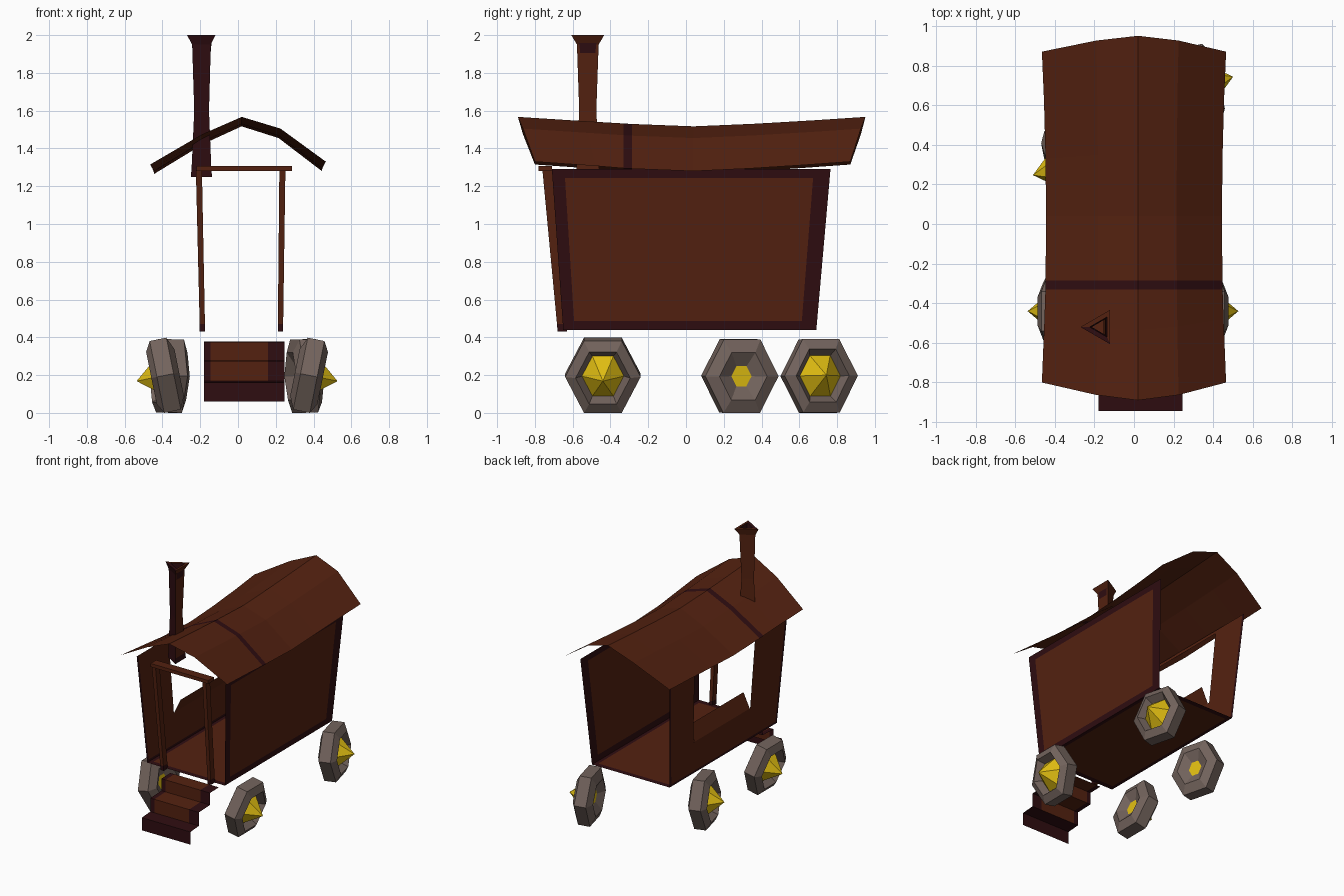
import bpy, bmesh, math
from mathutils import Vector, Matrix

if "Cube" in bpy.data.objects:
    bpy.data.objects.remove(bpy.data.objects["Cube"])


def mat(name, c):
    m = bpy.data.materials.new(name)
    m.diffuse_color = (*c, 1)
    m.use_nodes = True
    m.node_tree.nodes["Principled BSDF"].inputs["Base Color"].default_value = m.diffuse_color
    return m


BROWN = mat("brown_wood", (0.088, 0.0155, 0.0052))
DARK = mat("dark_wood", (0.028, 0.004, 0.0055))
GREY = mat("wheel_grey", (0.17, 0.125, 0.108))
GOLD = mat("hub_gold", (0.76, 0.52, 0.006))


def finish(name, bm, mats):
    me = bpy.data.meshes.new(name)
    bm.to_mesh(me)
    bm.free()
    for m in mats:
        me.materials.append(m)
    ob = bpy.data.objects.new(name, me)
    bpy.context.collection.objects.link(ob)
    return ob


def panel(name, corners, us, vs, rule, mats=(BROWN, DARK)):
    """Flat sheet between four corners; rule(u, v) gives a material or None for a hole."""
    a, b, c, d = map(Vector, corners)
    bm = bmesh.new()
    grid = [[bm.verts.new(a.lerp(b, u).lerp(d.lerp(c, u), v)) for u in us] for v in vs]
    for j in range(len(vs) - 1):
        for i in range(len(us) - 1):
            k = rule((us[i] + us[i + 1]) / 2, (vs[j] + vs[j + 1]) / 2)
            if k is not None:
                f = bm.faces.new((grid[j][i], grid[j][i + 1], grid[j + 1][i + 1], grid[j + 1][i]))
                f.material_index = k
    bmesh.ops.delete(bm, geom=[v for v in bm.verts if not v.link_faces], context='VERTS')
    return finish(name, bm, mats)


def loft(name, rings, closed, mats, rule=lambda j, i: 0, caps=False):
    """Join rows of points with quads."""
    bm = bmesh.new()
    rows = [[bm.verts.new(p) for p in r] for r in rings]
    n = len(rows[0])
    for j in range(len(rows) - 1):
        for i in range(n if closed else n - 1):
            k = (i + 1) % n
            f = bm.faces.new((rows[j][i], rows[j][k], rows[j + 1][k], rows[j + 1][i]))
            f.material_index = rule(j, i)
    if caps:
        bm.faces.new(rows[0][::-1])
        bm.faces.new(rows[-1])
    if closed:
        bmesh.ops.recalc_face_normals(bm, faces=bm.faces)
    return finish(name, bm, mats)


def rect(x0, x1, y0, y1, z):
    return [(x0, y0, z), (x1, y0, z), (x1, y1, z), (x0, y1, z)]


# side walls: thin leaning sheets, worn dark border on the right one
def border(du, dl, dv):
    return lambda u, v: 1 if u < du or u > 1 - dl or v < dv or v > 1 - dv else 0


panel("right_wall", [(.34, -.65, .44), (.34, .69, .44), (.39, .765, 1.29), (.39, -.71, 1.29)],
      [0, .045, .94, 1], [0, .055, .945, 1], border(.045, .06, .055))


def left_rule(u, v):
    if .27 < u < .785 and .30 < v < .97:
        return None
    return 1 if u < .015 or u > .985 or v < .02 else 0


panel("left_wall", [(-.34, -.65, .44), (-.34, .69, .44), (-.39, .765, 1.29), (-.39, -.71, 1.29)],
      [0, .015, .27, .785, .985, 1], [0, .02, .30, .97, 1], left_rule)
panel("window_sill", [(-.355, -.29, .695), (-.355, .4, .695), (-.30, .4, .81), (-.30, -.29, .81)],
      [0, 1], [0, 1], lambda u, v: 0)
panel("floor", [(-.34, -.65, .44), (.34, -.65, .44), (.34, .69, .44), (-.34, .69, .44)],
      [0, .04, .96, 1], [0, .03, .97, 1], border(.04, .04, .03))

# door frame
for name, xt, xb in (("left_post", -.207, -.189), ("right_post", .235, .225)):
    loft(name, [rect(xb - .014, xb + .014, -.68, -.63, .43), rect(xb - .014, xb + .014, -.683, -.633, .47),
                rect(xt - .016, xt + .016, -.76, -.71, 1.285)], True, (BROWN, DARK),
         lambda j, i: 1 if j == 0 else 0, True)
loft("door_lintel", [rect(-.22, .285, -.78, -.71, 1.28), rect(-.22, .285, -.78, -.71, 1.307)],
     True, (BROWN,), caps=True)

# sagging roof sheet with one dark stripe
profile = [(-.465, 1.315, 0.0), (-.19, 1.475, .7), (.02, 1.567, 1.0), (.225, 1.505, .7), (.465, 1.33, 0.0)]
stations = [-1, -.62, -.385, -.33, 0, .35, .7, 1]
rows = []
for t in stations:
    row = []
    for x, z, k in profile:
        end = .87 + .08 * k if t > 0 else .80 + .09 * k
        y = t * end + .04 * (1 - abs(t))
        if t in (-.385, -.33):
            y = -.33 if t == -.385 else -.285
        row.append((x * (.955 + .045 * t * t), y, z - .05 * (1 - abs(t) ** 1.25)))
    rows.append(row)
loft("roof", rows, False, (BROWN, DARK), lambda j, i: 1 if j == 2 else 0)


# three-sided flared chimney with an open top
def tri(s, z, cx=-.19, cy=-.52):
    return [(cx - .08 * s, cy, z), (cx + .07 * s, cy - .087 * s, z), (cx + .07 * s, cy + .087 * s, z)]


loft("chimney", [tri(.75, 1.25), tri(.7, 1.29), tri(.52, 1.60), tri(.66, 1.95), tri(1.0, 2.0),
                 tri(.58, 2.0, -.177), tri(.45, 1.9, -.177)], True, (BROWN, DARK),
     lambda j, i: 1 if (i == 0 and j < 5) or j in (0, 5) else 0)

# entry stairs: one folded sheet
path = [(-.59, .378), (-.70, .375), (-.70, .28), (-.84, .275), (-.84, .168), (-.945, .16), (-.945, .06)]
xs = [-.18, -.145, .16, .245]
loft("stairs", [[(x, y, z) for x in xs] for y, z in path], False, (BROWN, DARK),
     lambda j, i: 1 if j > 3 or i != 1 else 0)


# six-sided wheels with pointed hubs running through
def wheel(name, side, x, y, yaw, camber):
    bm = bmesh.new()
    # axis along +x outward: (offset, radius)
    shape = [(-.035, .055), (-.075, .13), (-.045, .20), (.045, .20), (.075, .145), (.02, .11)]

    def ring(o, r):
        return [bm.verts.new((o, r * math.cos(i * math.pi / 3), r * math.sin(i * math.pi / 3) * 1.12))
                for i in range(6)]
    rings = [ring(*s) for s in shape]
    for a, b in zip(rings, rings[1:]):
        for i in range(6):
            k = (i + 1) % 6
            bm.faces.new((a[i], a[k], b[k], b[i]))
    # hub: inner cap and outer pyramid
    base = ring(.02, .112)
    tip = bm.verts.new((.155, 0, 0))
    for i in range(6):
        bm.faces.new((base[i], base[(i + 1) % 6], tip)).material_index = 1
    bm.faces.new(ring(-.035, .056)[::-1]).material_index = 1
    bmesh.ops.recalc_face_normals(bm, faces=bm.faces)
    m = Matrix.Rotation(yaw, 4, 'Z') @ Matrix.Rotation(camber, 4, 'Y')
    if side < 0:
        m = m @ Matrix.Rotation(math.pi, 4, 'Z')
    bmesh.ops.transform(bm, matrix=m, verts=bm.verts)
    low = min(v.co.z for v in bm.verts)
    bmesh.ops.translate(bm, vec=(x, y, -low), verts=bm.verts)
    finish(name, bm, (GREY, GOLD))


wheel("front_right_wheel", 1, .375, -.44, 0, .2)
wheel("front_left_wheel", -1, -.385, -.44, 0, -.2)
wheel("back_right_wheel", 1, .35, .705, .25, -.03)
wheel("back_left_wheel", -1, -.36, .285, .25, .03)
